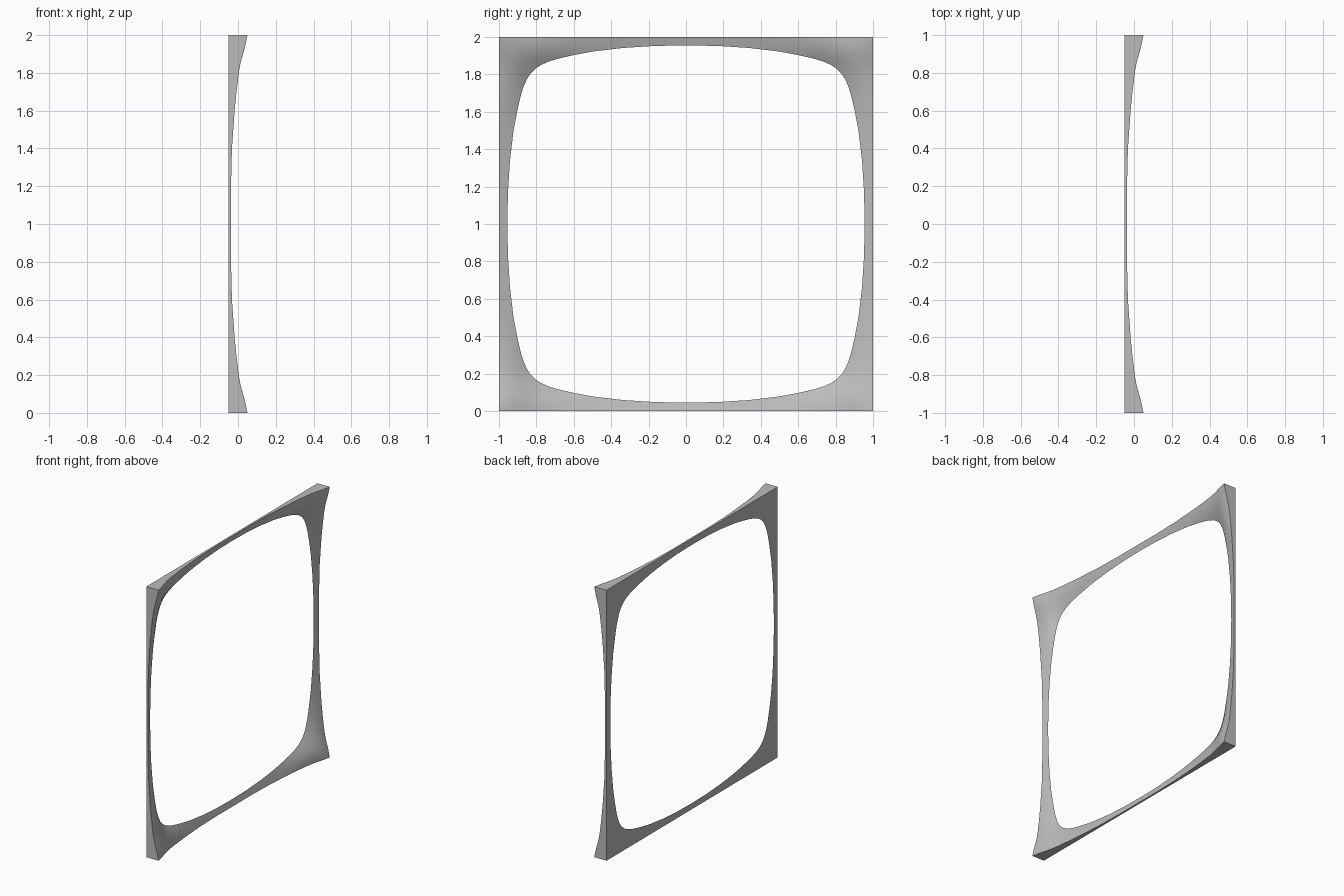
import bpy, bmesh, math
from mathutils import Matrix, Vector

cube = bpy.data.objects.get("Cube")
if cube:
    bpy.data.objects.remove(cube, do_unlink=True)

BACK = -0.05
RINGS = 4

# Half of one rail: (along outer edge, rim height, opening along, opening out)
half = [
    (0.0, -0.037, 0.0, 0.955), (0.2, -0.037, 0.17, 0.952),
    (0.4, -0.032, 0.34, 0.941), (0.6, -0.018, 0.50, 0.922),
    (0.7, -0.008, 0.60, 0.903), (0.8, 0.004, 0.68, 0.885),
    (0.85, 0.013, 0.73, 0.870), (0.9, 0.026, 0.77, 0.853),
    (0.95, 0.04, 0.797, 0.837), (1.0, 0.05, 0.818, 0.818),
]
rail = [(-u, h, -a, b) for u, h, a, b in reversed(half[1:])] + half

# Grey material
grey = bpy.data.materials.new("plain_grey")
grey.use_nodes = True
colour = (0.5, 0.5, 0.5, 1)
grey.diffuse_color = colour
grey.node_tree.nodes["Principled BSDF"].inputs["Base Color"].default_value = colour


def section(u, h, a, b):
    """Cross-section loop: back outer corner, then rim to opening."""
    pts = [Vector((BACK, u, 1))]
    bulge = 0.02 * max(0, abs(u) - 0.6) / 0.4
    for i in range(RINGS + 1):
        t = i / RINGS
        x = h + (BACK - h) * t + bulge * math.sin(math.pi * t)
        pts.append(Vector((x, u + (a - u) * t, 1 + (b - 1) * t)))
    return pts


# Four identical rails turned about the centre
bm = bmesh.new()
for k in range(4):
    turn = Matrix.Rotation(k * math.pi / 2, 3, 'X')
    loops = [[bm.verts.new(turn @ p + Vector((0, 0, 1))) for p in section(*row)]
             for row in rail]
    for near, far in zip(loops, loops[1:]):
        for i in range(len(near)):
            j = (i + 1) % len(near)
            bm.faces.new((near[i], near[j], far[j], far[i]))
bmesh.ops.remove_doubles(bm, verts=bm.verts[:], dist=0.0005)
bmesh.ops.recalc_face_normals(bm, faces=bm.faces[:])

mesh = bpy.data.meshes.new("square_frame")
bm.to_mesh(mesh)
bm.free()
mesh.materials.append(grey)
frame = bpy.data.objects.new("square_frame", mesh)
bpy.context.collection.objects.link(frame)

# Smooth inner slope, sharp outer edges
bpy.ops.object.select_all(action='DESELECT')
frame.select_set(True)
bpy.context.view_layer.objects.active = frame
bpy.ops.object.shade_smooth_by_angle(angle=math.radians(30))
